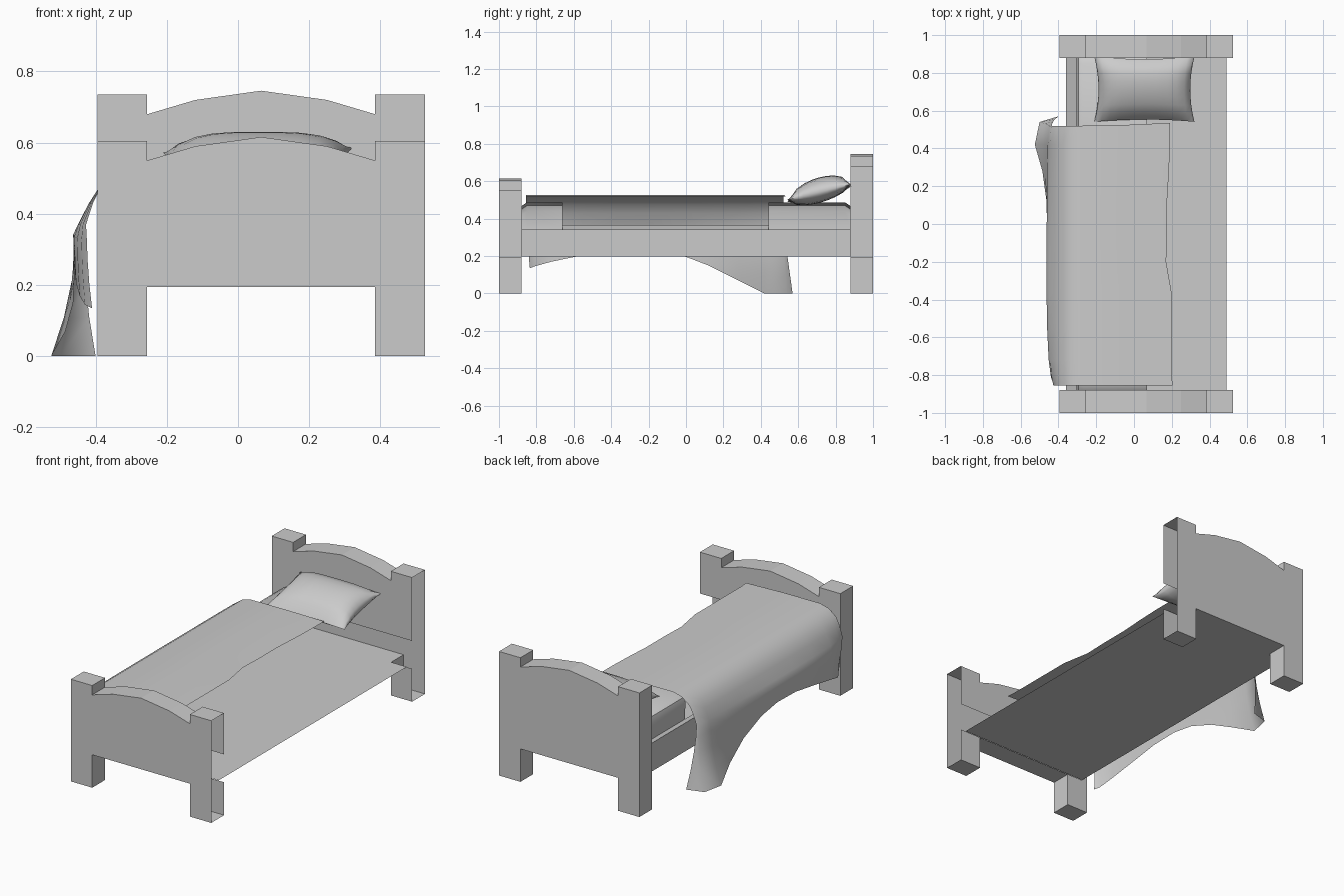
import bpy, bmesh, math

if "Cube" in bpy.data.objects:
    bpy.data.objects.remove(bpy.data.objects["Cube"])

XL, XR = -0.395, 0.525       # outer post edges
PL, PR = -0.255, 0.385       # inner post edges
RAIL_L, RAIL_R = -0.36, 0.49
Y_IN, Y_OUT = 0.88, 1.0
BASE_Z, RAIL_Z = 0.197, 0.36


def make(name, polys, smooth=None):
    """Object from a list of polygons given as point lists; shared points are merged."""
    bm = bmesh.new()
    for p in polys:
        bm.faces.new([bm.verts.new(v) for v in p])
    bmesh.ops.remove_doubles(bm, verts=bm.verts, dist=0.0005)
    me = bpy.data.meshes.new(name)
    bm.to_mesh(me)
    bm.free()
    ob = bpy.data.objects.new(name, me)
    bpy.context.collection.objects.link(ob)
    if smooth:
        bpy.ops.object.select_all(action='DESELECT')
        ob.select_set(True)
        bpy.context.view_layer.objects.active = ob
        bpy.ops.object.shade_smooth_by_angle(angle=math.radians(smooth))
    return ob


def grid(rows):
    """Quads between successive rows of points."""
    return [[a[i], a[i + 1], b[i + 1], b[i]]
            for a, b in zip(rows, rows[1:]) for i in range(len(a) - 1)]


def lerp(a, b, t):
    return a + (b - a) * t


def board(name, top, y_out, y_in):
    """Arched end board with posts; open on the wall side and where the base slots in."""
    arch = [(PR, top - .055), (.25, top - .015), (.065, top + .011),
            (-.12, top - .015), (PL, top - .055)]
    upper = [(XR, top), (PR, top)] + arch + [(PL, top), (XL, top)]
    outline = [(XL, 0), (PL, 0), (PL, .195), (PR, .195), (PR, 0), (XR, 0)] + upper
    y0, y1 = min(y_out, y_in), max(y_out, y_in)

    def flat(pts, y):
        pts = pts if y == y0 else pts[::-1]
        return [(x, y, z) for x, z in pts]

    polys = [flat(outline, y_out),
             flat([(XL, RAIL_Z), (XR, RAIL_Z)] + upper, y_in)]
    for a, b in ((XL, PL), (PR, XR)):                       # inner leg faces
        polys.append(flat([(a, 0), (b, 0), (b, .195), (a, .195)], y_in))
    polys.append(flat([(XL, .195), (RAIL_L, .195), (RAIL_L, RAIL_Z), (XL, RAIL_Z)], y_in))
    for (ax, az), (bx, bz) in zip(outline, outline[1:] + outline[:1]):
        if ax == bx == XR:
            continue
        polys.append([(ax, y0, az), (ax, y1, az), (bx, y1, bz), (bx, y0, bz)])
    make(name, polys)


board("footboard", 0.605, -Y_OUT, -Y_IN)
board("headboard", 0.735, Y_OUT, Y_IN)

# Base underside, side rail and its sloping ledge
section = [(RAIL_R, BASE_Z), (RAIL_L, BASE_Z), (RAIL_L, RAIL_Z + .005), (-.30, .34)]
make("bed_base", grid([[(x, y, z) for x, z in section] for y in (Y_IN, -Y_IN)]))

# Mattress ends showing beyond the blanket
mat = [(-.30, .34), (-.305, .44), (-.295, .47), (-.27, .483), (.07, .487)]
for name, ys in (("mattress_foot", (-.66, -.85, -.88)), ("mattress_head", (.88, .85, .44))):
    rows = []
    for y in ys:
        drop = .02 if abs(y) > .87 else 0
        rows.append([(x, y, z - (drop if z > .43 else 0)) for x, z in mat])
    make(name, grid(rows), 40)

# Blanket: y, right edge x, side x, hem x, hem z, hem y
stations = [
    (.535, .19, -.435, -.40, .00, .57),
    (.515, .19, -.445, -.50, .00, .54),
    (.42, .19, -.455, -.525, .00, .42),
    (.28, .185, -.46, -.485, .07, .28),
    (.12, .175, -.46, -.463, .15, .12),
    (-.05, .175, -.463, -.46, .215, -.05),
    (-.20, .17, -.463, -.46, .24, -.20),
    (-.37, .20, -.463, -.458, .235, -.37),
    (-.55, .20, -.46, -.455, .205, -.55),
    (-.72, .20, -.452, -.445, .17, -.72),
    (-.81, .20, -.44, -.43, .145, -.81),
    (-.855, .205, -.425, -.41, .135, -.835),
]
rows = []
for y, xr, xs, xh, zh, yh in stations:
    top_y = min(y, .52)
    row = [(xr, y, .518), (lerp(xr, -.28, .5), lerp(y, top_y, .7), .526), (-.28, top_y, .527),
           (-.335, top_y, .513), (lerp(-.38, xs, .12), top_y, .475),
           (lerp(-.40, xs, .3), top_y, .43), (lerp(-.43, xs, .6), top_y, .37)]
    for t in (.15, .4, .7, 1):
        row.append((lerp(xs, xh, t ** 2), lerp(top_y, yh, t), lerp(.36, zh, t)))
    rows.append(row)
make("blanket", grid(rows), 80)

# Pillow: pinched cushion leaning on the headboard
NU, NV = 12, 8


def pillow_row(j, side):
    v = -1 + 2 * j / NV
    row = []
    for i in range(NU + 1):
        u = -math.cos(math.pi * i / NU)
        puff = ((1 - u ** 4) * (1 - v * v)) ** .55 if abs(u) < .999 and abs(v) < .999 else 0
        x = .055 + u * (.265 - .022 * (1 - v * v))
        y = .713 + v * (.172 - .012 * (1 - u * u))
        z = .543 + .042 * v - .012 * u * u * (1 - u) * .5
        row.append((x, y, z + (.078 if side > 0 else -.058) * puff))
    return row


upper = grid([pillow_row(j, 1) for j in range(NV + 1)])
lower = [q[::-1] for q in grid([pillow_row(j, -1) for j in range(NV + 1)])]
make("pillow", upper + lower, 70)
